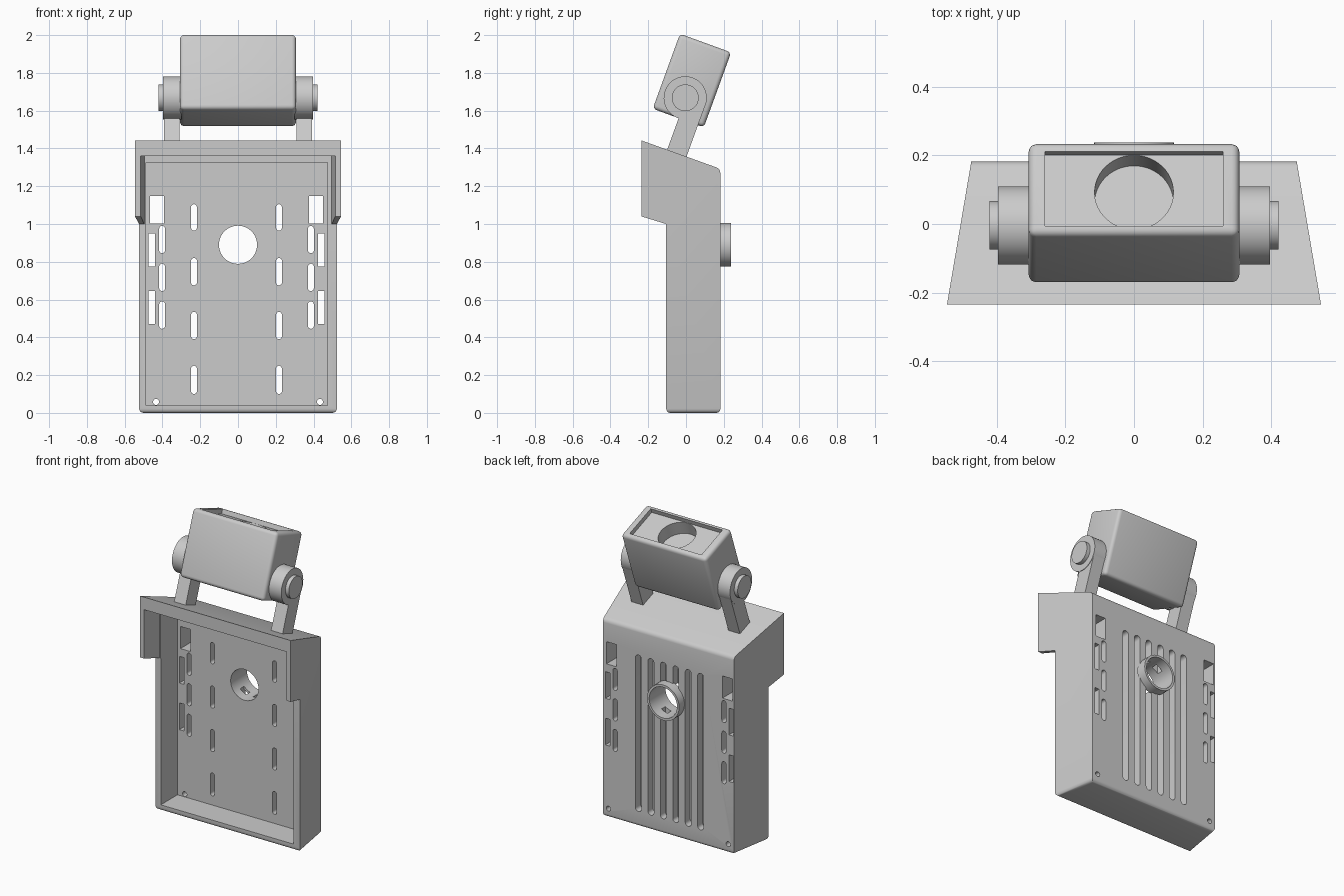
import bpy, bmesh, math
from mathutils import Matrix

if "Cube" in bpy.data.objects:
    bpy.data.objects.remove(bpy.data.objects["Cube"])


def make(name, bm):
    bmesh.ops.recalc_face_normals(bm, faces=bm.faces)
    me = bpy.data.meshes.new(name)
    bm.to_mesh(me)
    bm.free()
    ob = bpy.data.objects.new(name, me)
    bpy.context.collection.objects.link(ob)
    return ob


def prism(bm, a, b):
    """Closed solid between two matching point loops."""
    va, vb = [bm.verts.new(p) for p in a], [bm.verts.new(p) for p in b]
    n = len(a)
    bm.faces.new(va)
    bm.faces.new(vb[::-1])
    for i in range(n):
        j = (i + 1) % n
        bm.faces.new((va[j], va[i], vb[i], vb[j]))


def extrude_y(bm, pts, y0, y1):
    prism(bm, [(x, y0, z) for x, z in pts], [(x, y1, z) for x, z in pts])


def rect(x, w, z0, z1):
    return [(x - w / 2, z0), (x + w / 2, z0), (x + w / 2, z1), (x - w / 2, z1)]


def stadium(x, w, z0, z1, n=8):
    r, pts = w / 2, []
    for zc, start in ((z1 - r, 0), (z0 + r, math.pi)):
        for i in range(n + 1):
            t = start + math.pi * i / n
            pts.append((x + r * math.cos(t), zc + r * math.sin(t)))
    return pts


def circle(x, z, r, n=48):
    return [(x + r * math.cos(2 * math.pi * i / n), z + r * math.sin(2 * math.pi * i / n))
            for i in range(n)]


def cut(ob, bm):
    cutter = make("cutter", bm)
    cutter.hide_render = True
    m = ob.modifiers.new("cut", 'BOOLEAN')
    m.operation, m.solver, m.object = 'DIFFERENCE', 'EXACT', cutter
    bpy.context.view_layer.objects.active = ob
    bpy.ops.object.modifier_apply(modifier=m.name)
    bpy.data.objects.remove(cutter)


def smooth(ob):
    bpy.ops.object.select_all(action='DESELECT')
    ob.select_set(True)
    bpy.context.view_layer.objects.active = ob
    bpy.ops.object.shade_smooth_by_angle(angle=math.radians(35))


def box(bm, lo, hi):
    extrude_y(bm, [(lo[0], lo[2]), (hi[0], lo[2]), (hi[0], hi[2]), (lo[0], hi[2])], lo[1], hi[1])


# Housing: hooded side profile with walls drafted towards the back
profile = [(-0.105, 0), (0.182, 0), (0.182, 1.292), (-0.235, 1.442), (-0.235, 1.04), (-0.105, 1.0)]
half = lambda y: 0.475 + (0.18 - y) * 0.17
bm = bmesh.new()
prism(bm, [(half(y), y, z) for y, z in profile], [(-half(y), y, z) for y, z in profile])
edges = [e for e in bm.edges if all(v.co.z < 0.01 for v in e.verts)
         or all(abs(v.co.z - 1.292) < 0.01 for v in e.verts)]
bmesh.ops.bevel(bm, geom=edges, offset=0.022, segments=4, profile=0.5, affect='EDGES')
housing = make("housing", bm)

# Hood pocket, flaring forwards, then the straight-walled main cavity
OFF = -0.008
bm = bmesh.new()
prism(bm, [(-0.519, -0.26, 0.9), (0.519, -0.26, 0.9), (0.519, -0.26, 1.36), (-0.519, -0.26, 1.36)],
      [(x, -0.1055, z) for x, z in rect(0, 0.992, 0.9, 1.36)])
cut(housing, bm)
bm = bmesh.new()
extrude_y(bm, [(-0.486, 0.04), (0.474, 0.04), (0.474, 1.326), (-0.486, 1.326)], -0.2, 0.068)
cut(housing, bm)

# Vertical grooves in the back
bm = bmesh.new()
for i in range(6):
    extrude_y(bm, stadium(OFF + (i - 2.5) * 0.09, 0.043, 0.097, 1.123), 0.13, 0.3)
cut(housing, bm)

# Through holes: slots, windows, screw holes and the round port
bm = bmesh.new()
for s in (-1, 1):
    for z0, z1 in ((0.10, 0.25), (0.39, 0.535), (0.675, 0.82), (0.965, 1.105)):
        extrude_y(bm, stadium(OFF + s * 0.225, 0.031, z0, z1), -0.05, 0.3)
    for z0 in (0.445, 0.645, 0.845):
        extrude_y(bm, stadium(OFF + s * 0.394, 0.031, z0, z0 + 0.145), -0.05, 0.3)
    for z0, z1 in ((0.47, 0.645), (0.775, 0.95)):
        extrude_y(bm, rect(OFF + s * 0.448, 0.034, z0, z1), -0.05, 0.3)
    extrude_y(bm, rect(OFF + s * 0.42, 0.074, 1.003, 1.148), -0.05, 0.3)
    extrude_y(bm, circle(s * 0.434, 0.058, 0.016, 20), -0.05, 0.3)
extrude_y(bm, circle(0, 0.89, 0.101), -0.05, 0.3)
cut(housing, bm)
smooth(housing)

# Collar around the round port
bm = bmesh.new()
extrude_y(bm, circle(0, 0.89, 0.116), 0.17, 0.237)
collar = make("port_collar", bm)
bm = bmesh.new()
extrude_y(bm, circle(0, 0.89, 0.101), 0.1, 0.3)
cut(collar, bm)
smooth(collar)

# Tilted head assembly, built around the hinge axis
tilt = Matrix.Translation((0, -0.004, 1.668)) @ Matrix.Rotation(math.radians(-20), 4, 'X')
bm = bmesh.new()
box(bm, (-0.307, -0.142, -0.113), (0.307, 0.146, 0.309))
bmesh.ops.bevel(bm, geom=bm.edges[:], offset=0.022, segments=4, profile=0.5, affect='EDGES')
head = make("head", bm)

# Recessed window and round well in the head's top
bm = bmesh.new()
box(bm, (-0.26, -0.115, 0.279), (0.26, 0.117, 0.4))
cut(head, bm)
bm = bmesh.new()
bmesh.ops.create_cone(bm, cap_ends=True, segments=48, radius1=0.115, radius2=0.115, depth=0.2,
                      matrix=Matrix.Translation((0, 0.001, 0.289)))
cut(head, bm)
head.matrix_world = tilt
smooth(head)


def disc(name, x0, x1, r):
    bm = bmesh.new()
    bmesh.ops.create_cone(bm, cap_ends=True, segments=48, radius1=r, radius2=r, depth=abs(x1 - x0),
                          matrix=Matrix.Translation(((x0 + x1) / 2, 0, 0)) @ Matrix.Rotation(math.pi / 2, 4, 'Y'))
    ob = make(name, bm)
    ob.matrix_world = tilt
    smooth(ob)


# Hinge knuckles, pins and arms on both sides
for s, side in ((-1, "left"), (1, "right")):
    disc("hinge_knuckle_" + side, s * 0.3, s * 0.396, 0.114)
    disc("hinge_pin_" + side, s * 0.38, s * 0.421, 0.071)
    bm = bmesh.new()
    xs = sorted((s * 0.309, s * 0.393))
    box(bm, (xs[0], 0.004, -0.305), (xs[1], 0.113, 0))
    make("hinge_arm_" + side, bm).matrix_world = tilt
